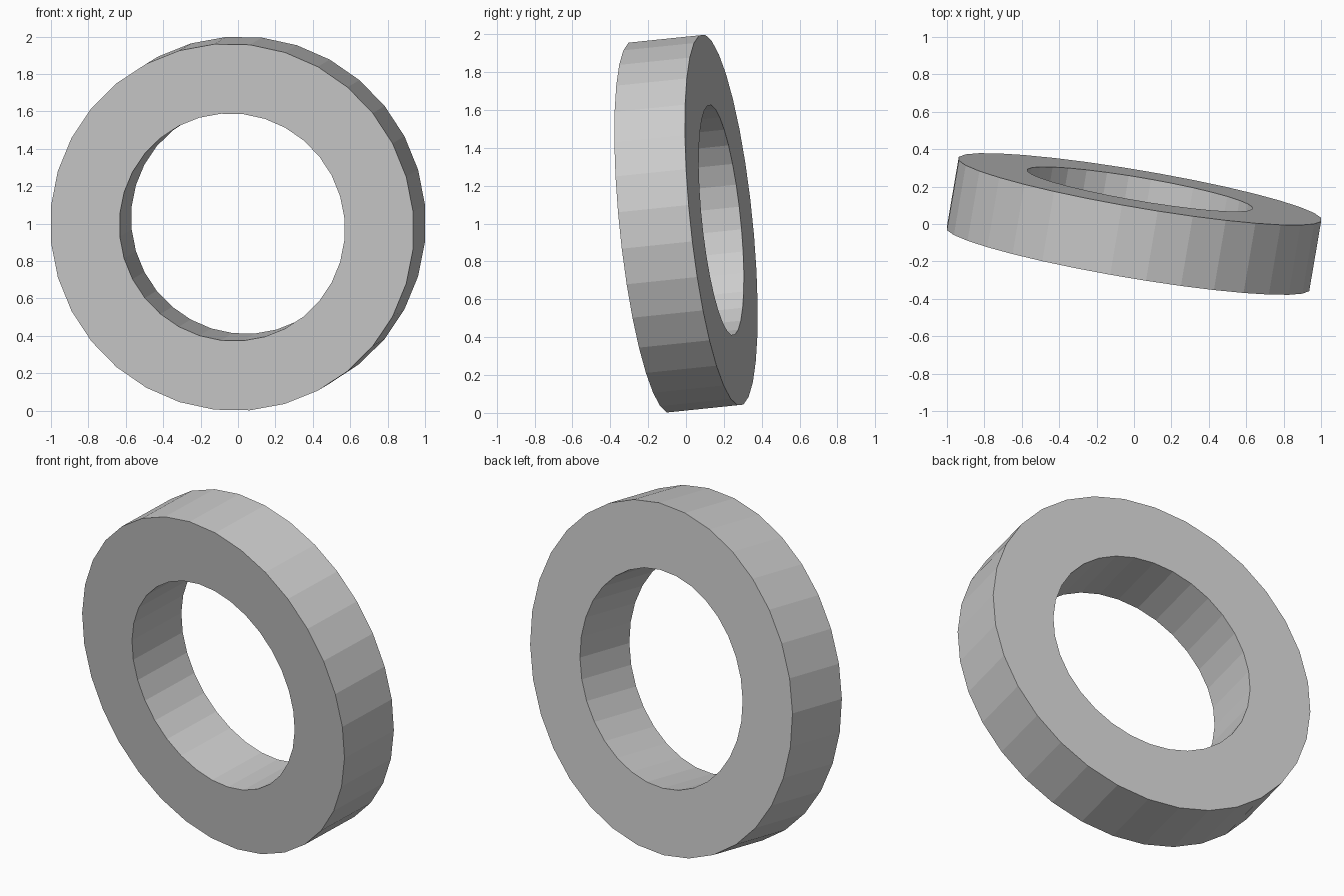
import bpy, bmesh
from math import sin, cos, pi, radians
from mathutils import Matrix

if "Cube" in bpy.data.objects:
    bpy.data.objects.remove(bpy.data.objects["Cube"])

SIDES = 32
OUTER, INNER, HALF = 0.987, 0.612, 0.19

# Rectangular section (radius, depth) swept around the y axis
section = [(OUTER, -HALF), (OUTER, HALF), (INNER, HALF), (INNER, -HALF)]
bm = bmesh.new()
loops = []
for i in range(SIDES):
    a = 2 * pi * (i + 0.5) / SIDES
    loops.append([bm.verts.new((r * cos(a), y, r * sin(a))) for r, y in section])
for i in range(SIDES):
    p, q = loops[i], loops[(i + 1) % SIDES]
    for k in range(4):
        m = (k + 1) % 4
        bm.faces.new((p[k], p[m], q[m], q[k]))
bmesh.ops.recalc_face_normals(bm, faces=bm.faces)

# Slight turn and backward lean, lifted so it stands on the floor
tilt = Matrix.Rotation(radians(5.9), 4, 'X') @ Matrix.Rotation(radians(-9.6), 4, 'Z')
bm.transform(Matrix.Translation((0, 0, 1)) @ tilt)

mesh = bpy.data.meshes.new("ring")
bm.to_mesh(mesh)
bm.free()
bpy.context.collection.objects.link(bpy.data.objects.new("ring", mesh))
